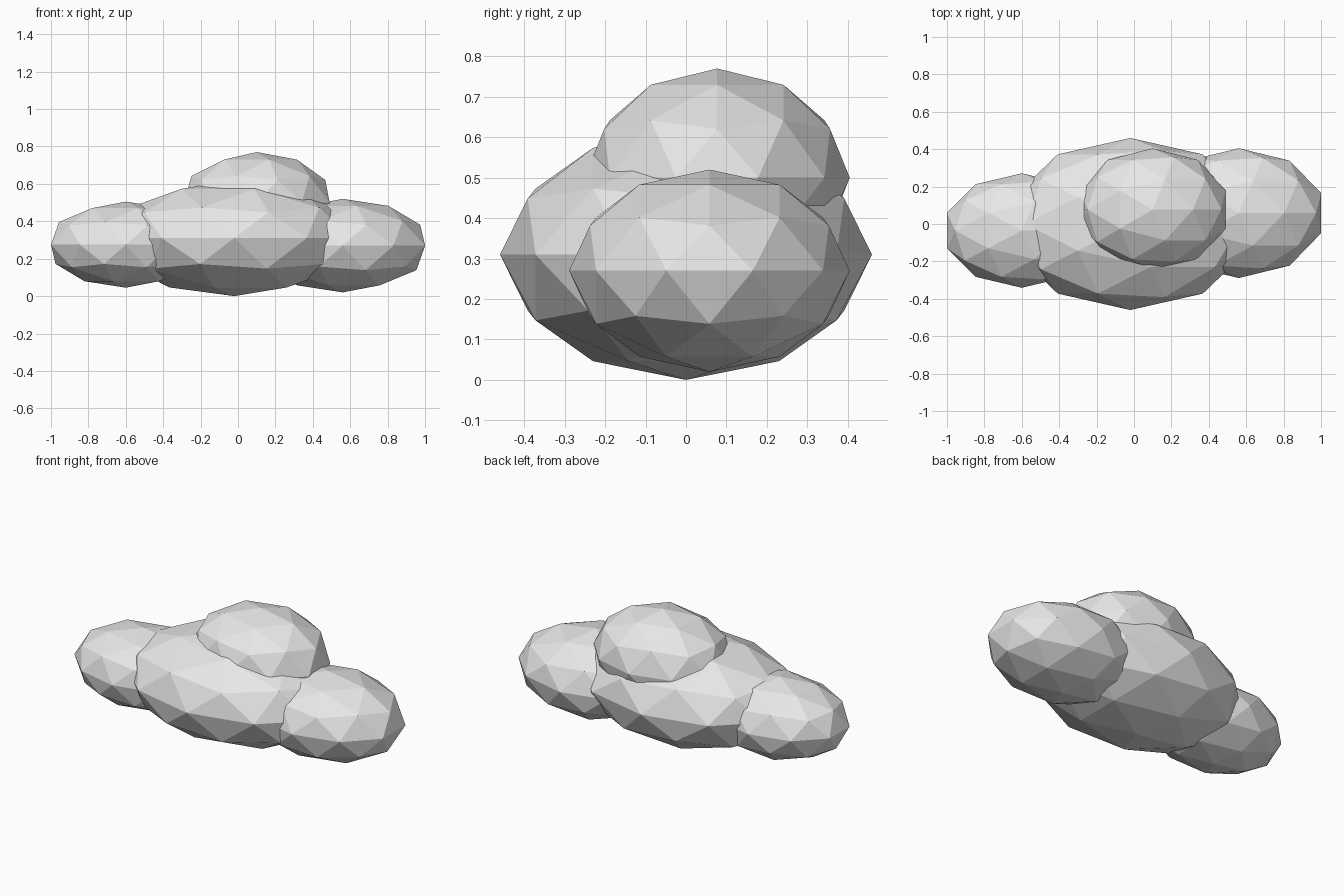
import bpy

# Remove the default cube if present
cube = bpy.data.objects.get("Cube")
if cube:
    bpy.data.objects.remove(cube, do_unlink=True)

# Single soft white material
colour = (0.8, 0.8, 0.8, 1.0)
cloud_white = bpy.data.materials.new("cloud_white")
cloud_white.use_nodes = True
cloud_white.diffuse_color = colour
bsdf = next(n for n in cloud_white.node_tree.nodes if n.type == "BSDF_PRINCIPLED")
bsdf.inputs["Base Color"].default_value = colour


def puff(name, centre, radii):
    """A faceted ellipsoid with flat faces."""
    bpy.ops.mesh.primitive_ico_sphere_add(subdivisions=2, radius=1, location=centre)
    ob = bpy.context.object
    ob.name = ob.data.name = name
    ob.scale = radii
    bpy.ops.object.transform_apply(location=False, rotation=False, scale=True)
    bpy.ops.object.shade_flat()
    ob.data.materials.append(cloud_white)
    return ob


# Large middle puff, one at each side and one on top
puff("middle_puff", (-0.02, 0, 0.31), (0.66, 0.46, 0.31))
puff("left_puff", (0.56, 0.058, 0.27), (0.463, 0.347, 0.25))
puff("right_puff", (-0.6, -0.035, 0.275), (0.42, 0.306, 0.23))
puff("top_puff", (0.1, 0.077, 0.5), (0.41, 0.328, 0.27))
